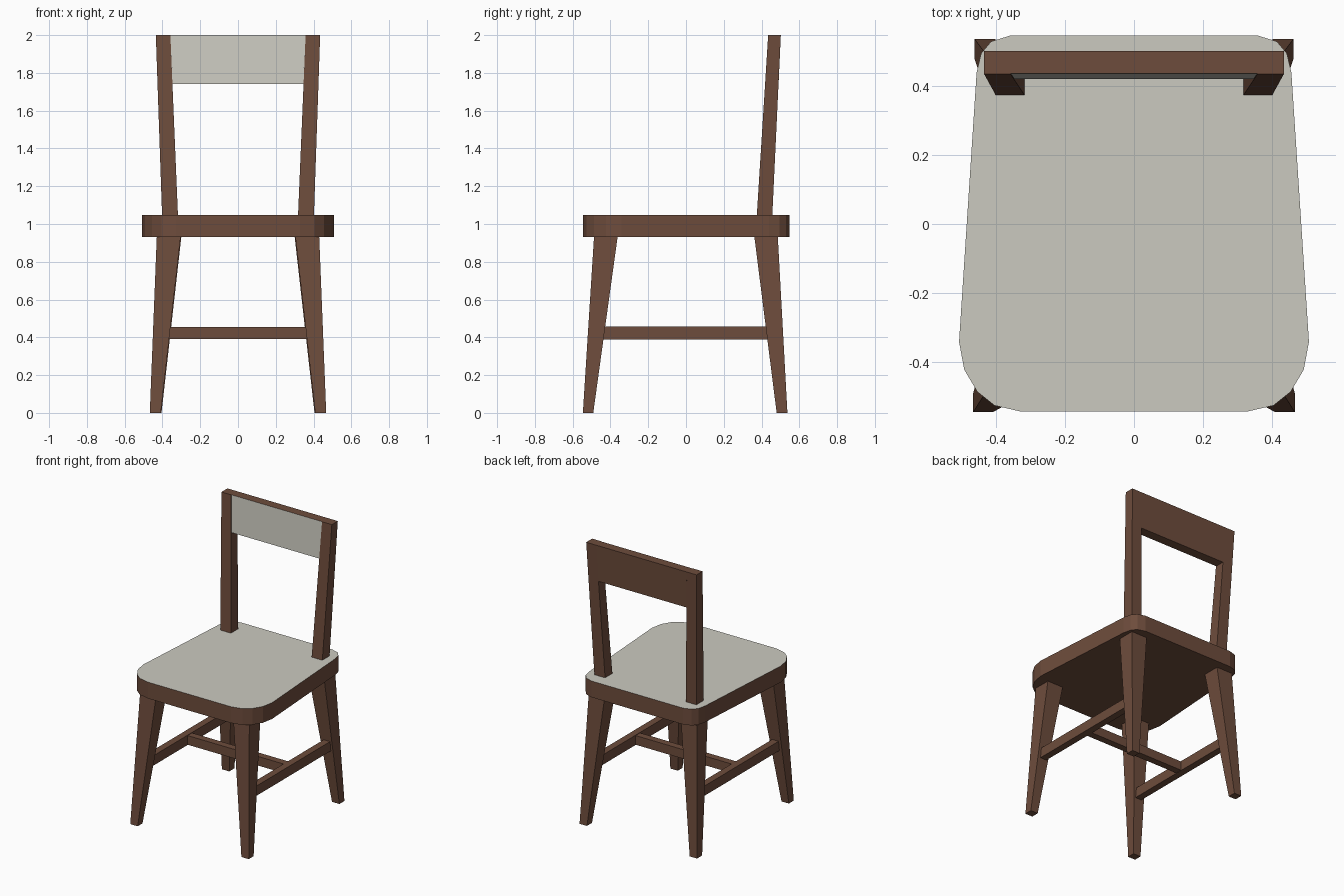
import bpy, bmesh

if "Cube" in bpy.data.objects:
    bpy.data.objects.remove(bpy.data.objects["Cube"])


def material(name, color):
    m = bpy.data.materials.new(name)
    m.diffuse_color = (*color, 1)
    m.use_nodes = True
    m.node_tree.nodes["Principled BSDF"].inputs["Base Color"].default_value = m.diffuse_color
    return m


wood = material("wood", (0.155, 0.073, 0.045))
cream = material("cream", (0.6, 0.59, 0.53))


def loft(name, bottom, z0, top, z1):
    """Solid between two counter-clockwise outlines at heights z0 and z1."""
    bm = bmesh.new()
    lo = [bm.verts.new((x, y, z0)) for x, y in bottom]
    hi = [bm.verts.new((x, y, z1)) for x, y in top]
    n = len(lo)
    bm.faces.new(lo[::-1])
    bm.faces.new(hi)
    for i in range(n):
        j = (i + 1) % n
        bm.faces.new((lo[i], lo[j], hi[j], hi[i]))
    bmesh.ops.recalc_face_normals(bm, faces=bm.faces)
    me = bpy.data.meshes.new(name)
    bm.to_mesh(me)
    bm.free()
    me.materials.append(wood)
    me.materials.append(cream)
    ob = bpy.data.objects.new(name, me)
    bpy.context.collection.objects.link(ob)
    return ob


def rect(x0, x1, y0, y1):
    return [(x0, y0), (x1, y0), (x1, y1), (x0, y1)]


def pair(name, lo, z0, hi, z1):
    """Right-hand tapered bar and its mirrored twin."""
    loft(name + "_right", rect(*lo), z0, rect(*hi), z1)
    loft(name + "_left", rect(-lo[1], -lo[0], *lo[2:]), z0,
         rect(-hi[1], -hi[0], *hi[2:]), z1)


# Seat with rounded corners and a cream top
half = [(0.327, -0.545), (0.405, -0.527), (0.455, -0.487), (0.493, -0.423),
        (0.508, -0.342), (0.457, 0.44), (0.444, 0.495), (0.415, 0.53),
        (0.36, 0.547)]
outline = half + [(-x, y) for x, y in reversed(half)]
seat = loft("seat", outline, 0.932, outline, 1.048)

# Splayed tapering legs
pair("front_leg", (0.409, 0.467, -0.546, -0.491), 0,
     (0.304, 0.43, -0.487, -0.362), 0.932)
pair("back_leg", (0.405, 0.463, 0.48, 0.537), 0,
     (0.300, 0.425, 0.362, 0.486), 0.932)

# Leaning back posts
pair("back_post", (0.318, 0.402, 0.375, 0.457), 1.048,
     (0.358, 0.435, 0.435, 0.502), 2.0)

# Back rest slat between the posts, cream on its front
slat = loft("back_slat", rect(-0.347, 0.347, 0.421, 0.490), 1.74,
            rect(-0.358, 0.358, 0.437, 0.502), 2.0)

for ob, axis, sign in ((seat, 2, 1), (slat, 1, -1)):
    for p in ob.data.polygons:
        if p.normal[axis] * sign > 0.9 and (ob is slat or p.center.z > 1):
            p.material_index = 1

# H-shaped stretchers
side = (0.38, 0.43, -0.46, 0.45)
pair("side_stretcher", side, 0.388, side, 0.458)
cross = rect(-0.385, 0.385, -0.025, 0.025)
loft("cross_stretcher", cross, 0.39, cross, 0.455)
